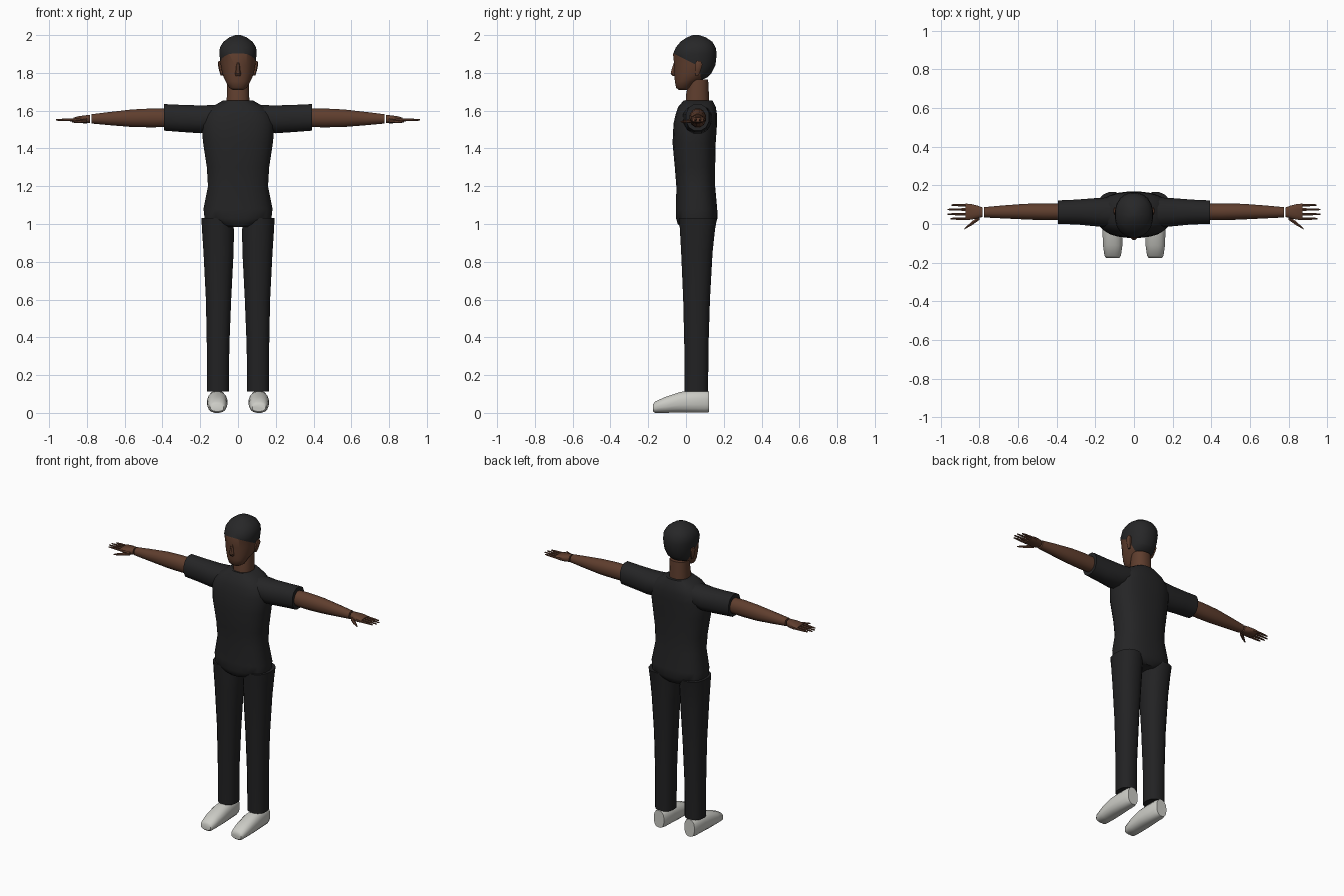
import bpy, bmesh, math
from mathutils import Vector


def material(name, colour):
    m = bpy.data.materials.new(name)
    m.diffuse_color = (*colour, 1)
    return m


SKIN = material("brown skin", (0.115, 0.048, 0.027))
SHIRT = material("black shirt", (0.018, 0.018, 0.019))
TROUSERS = material("black trousers", (0.016, 0.016, 0.017))
HAIR = material("black hair", (0.02, 0.02, 0.021))
SHOE = material("off white shoe", (0.6, 0.6, 0.56))


def loft(name, axis, stations, mat, sides=16, power=2.3, angle=40):
    """Stations are (position on axis, u min, u max, v min, v max)."""
    bm = bmesh.new()
    rings = []
    for t, u0, u1, v0, v1 in stations:
        ring = []
        for i in range(sides):
            a = 2 * math.pi * (i + 0.5) / sides
            c, s = math.cos(a), math.sin(a)
            u = (u0 + u1) / 2 + (u1 - u0) / 2 * math.copysign(abs(c) ** (2 / power), c)
            v = (v0 + v1) / 2 + (v1 - v0) / 2 * math.copysign(abs(s) ** (2 / power), s)
            co = {"x": (t, u, v), "y": (u, t, v), "z": (u, v, t)}[axis]
            ring.append(bm.verts.new(co))
        rings.append(ring)
    for lo, hi in zip(rings, rings[1:]):
        for i in range(sides):
            j = (i + 1) % sides
            bm.faces.new((lo[i], lo[j], hi[j], hi[i]))
    bm.faces.new(rings[0])
    bm.faces.new(rings[-1])
    return finish(name, bm, mat, angle)


def finish(name, bm, mat, angle=40):
    bmesh.ops.recalc_face_normals(bm, faces=bm.faces[:])
    me = bpy.data.meshes.new(name)
    bm.to_mesh(me)
    bm.free()
    me.materials.append(mat)
    ob = bpy.data.objects.new(name, me)
    bpy.context.collection.objects.link(ob)
    bpy.ops.object.select_all(action="DESELECT")
    ob.select_set(True)
    bpy.context.view_layer.objects.active = ob
    bpy.ops.object.shade_smooth_by_angle(angle=math.radians(angle))
    return ob


def mirrored(ob):
    """Copy to the other side of the body."""
    bm = bmesh.new()
    bm.from_mesh(ob.data)
    for v in bm.verts:
        v.co.x *= -1
    return finish(ob.name.replace("left", "right"), bm, ob.data.materials[0])


# Shirt body, with a rounded hem between the legs
body = [(0.985, 0.075, -0.03, 0.14), (1.0, 0.115, -0.045, 0.155),
        (1.03, 0.178, -0.053, 0.168), (1.08, 0.184, -0.053, 0.166),
        (1.2, 0.16, -0.052, 0.155), (1.3, 0.166, -0.06, 0.155),
        (1.43, 0.186, -0.072, 0.158), (1.53, 0.195, -0.067, 0.165),
        (1.58, 0.182, -0.056, 0.165), (1.62, 0.14, -0.042, 0.158),
        (1.655, 0.078, -0.012, 0.14)]
loft("shirt_body", "z", [(z, -w, w, a, b) for z, w, a, b in body], SHIRT, 24, 2.5)

# Neck
loft("neck", "z", [(1.62, -0.062, 0.062, -0.005, 0.125), (1.69, -0.06, 0.06, 0.0, 0.122),
                   (1.765, -0.058, 0.058, 0.015, 0.118)], SKIN)

# Head, cut along the hairline and coloured above it
head_rings = [(1.71, 0.028, -0.04, 0.005), (1.722, 0.048, -0.053, 0.03),
              (1.755, 0.066, -0.06, 0.065), (1.775, 0.076, -0.061, 0.112),
              (1.80, 0.085, -0.064, 0.137), (1.84, 0.092, -0.063, 0.157),
              (1.90, 0.1, -0.07, 0.164), (1.935, 0.097, -0.055, 0.158),
              (1.965, 0.078, -0.03, 0.14), (1.988, 0.046, 0.005, 0.105),
              (2.0, 0.015, 0.035, 0.07)]
head = loft("head", "z", [(z, -w, w, a, b) for z, w, a, b in head_rings], SKIN, 20, 2.2, 60)
head.data.materials.append(HAIR)
brow_point, brow_normal = Vector((0, -0.07, 1.905)), Vector((0, 0.5, 1)).normalized()
nape_point, nape_normal = Vector((0, 0.075, 1.80)), Vector((0, 1, 0.15)).normalized()
bm = bmesh.new()
bm.from_mesh(head.data)
for point, normal in ((brow_point, brow_normal), (nape_point, nape_normal)):
    bmesh.ops.bisect_plane(bm, geom=bm.verts[:] + bm.edges[:] + bm.faces[:],
                           plane_co=point, plane_no=normal)
for f in bm.faces:
    c = f.calc_center_median()
    above = (c - brow_point).dot(brow_normal) > 0
    behind = (c - nape_point).dot(nape_normal) > 0 and c.z > 1.768
    f.material_index = int(above or behind)
bm.to_mesh(head.data)
bm.free()

# Nose
loft("nose", "z", [(1.783, -0.014, 0.014, -0.072, -0.045), (1.797, -0.017, 0.017, -0.083, -0.045),
                   (1.815, -0.012, 0.012, -0.078, -0.045), (1.855, -0.008, 0.008, -0.065, -0.045)],
     SKIN, 8)

# Ears
mirrored(loft("left_ear", "z", [(1.785, 0.08, 0.092, 0.05, 0.066), (1.81, 0.08, 0.1, 0.046, 0.078),
                                (1.845, 0.085, 0.108, 0.046, 0.088),
                                (1.862, 0.088, 0.104, 0.056, 0.08)], SKIN, 8))

# Sleeves and forearms
mirrored(loft("left_sleeve", "x", [(0.12, -0.02, 0.14, 1.5, 1.632), (0.2, -0.014, 0.136, 1.478, 1.63),
                                   (0.3, -0.004, 0.128, 1.485, 1.633),
                                   (0.392, -0.002, 0.124, 1.492, 1.637)], SHIRT, 12, 2.2))
mirrored(loft("left_forearm", "x", [(0.37, 0.018, 0.106, 1.512, 1.612), (0.46, 0.018, 0.107, 1.51, 1.613),
                                    (0.56, 0.022, 0.106, 1.512, 1.608),
                                    (0.68, 0.028, 0.097, 1.522, 1.594),
                                    (0.775, 0.033, 0.088, 1.531, 1.582)], SKIN, 12, 2.1))

# Palms
mirrored(loft("left_palm", "x", [(0.783, 0.036, 0.086, 1.534, 1.578), (0.81, 0.028, 0.096, 1.532, 1.576),
                                 (0.845, 0.021, 0.105, 1.535, 1.571),
                                 (0.872, 0.02, 0.106, 1.541, 1.563)], SKIN, 12, 2.6))

# Four fingers on each hand
for i, (y, tip) in enumerate(((0.028, 0.95), (0.051, 0.964), (0.075, 0.964), (0.098, 0.945))):
    mirrored(loft(f"left_finger_{i + 1}", "x",
                  [(0.86, y - 0.008, y + 0.008, 1.543, 1.56), (0.92, y - 0.007, y + 0.007, 1.545, 1.558),
                   (tip, y - 0.004, y + 0.004, 1.547, 1.555)], SKIN, 6, 2))

# Thumbs, angled forward
mirrored(loft("left_thumb", "x", [(0.8, 0.02, 0.042, 1.534, 1.558), (0.835, -0.006, 0.018, 1.534, 1.552),
                                  (0.862, -0.02, -0.007, 1.535, 1.549),
                                  (0.878, -0.03, -0.022, 1.538, 1.545)], SKIN, 6, 2))

# Trouser legs
mirrored(loft("left_trouser_leg", "z", [(0.113, 0.047, 0.166, -0.008, 0.118), (0.35, 0.045, 0.166, -0.01, 0.12),
                                        (0.6, 0.035, 0.171, -0.016, 0.128),
                                        (0.85, 0.022, 0.184, -0.027, 0.142),
                                        (0.97, 0.02, 0.192, -0.034, 0.155),
                                        (1.032, 0.03, 0.195, -0.038, 0.166)], TROUSERS, 16, 2.3))

# Shoes
shoe = [(-0.175, 0.035, 0.008, 0.045), (-0.165, 0.043, 0.0, 0.06), (-0.11, 0.051, 0.0, 0.085),
        (-0.03, 0.054, 0.0, 0.112), (0.03, 0.049, 0.0, 0.118), (0.1, 0.045, 0.0, 0.118),
        (0.122, 0.037, 0.003, 0.115)]
mirrored(loft("left_shoe", "y", [(y, 0.11 - w, 0.11 + w, a, b) for y, w, a, b in shoe], SHOE, 16, 2.4))
